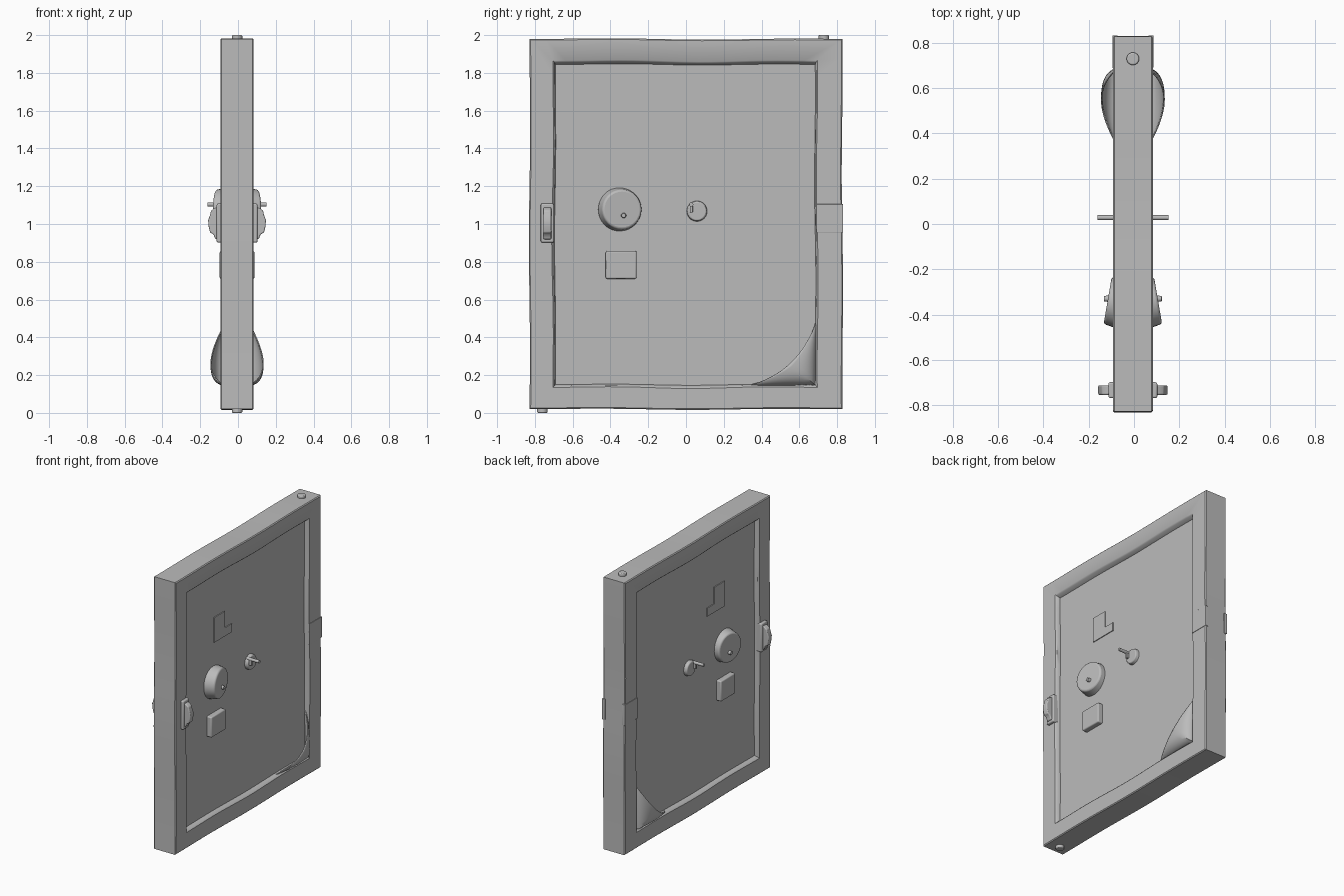
import bpy, bmesh, math
from mathutils import Matrix, Vector

cube = bpy.data.objects.get("Cube")
if cube:
    bpy.data.objects.remove(cube, do_unlink=True)

CX = -0.005      # middle plane of the slab
FACE = 0.088     # half thickness of the frame
PANEL = 0.055    # depth of the recessed panel

grey = bpy.data.materials.new("Plain grey")
grey.diffuse_color = (0.5, 0.5, 0.5, 1)
grey.use_nodes = True
grey.node_tree.nodes["Principled BSDF"].inputs["Base Color"].default_value = (0.5, 0.5, 0.5, 1)


def finish(name, bm, mirror=True, bevel=0.0, solid=0.0):
    """Turn a bmesh into a smooth object repeated on both faces of the slab."""
    bmesh.ops.recalc_face_normals(bm, faces=bm.faces)
    mesh = bpy.data.meshes.new(name)
    bm.to_mesh(mesh)
    bm.free()
    mesh.materials.append(grey)
    ob = bpy.data.objects.new(name, mesh)
    bpy.context.collection.objects.link(ob)
    ob.location.x = CX
    if solid:
        m = ob.modifiers.new("Thickness", 'SOLIDIFY')
        m.thickness, m.offset = solid, 0
    if bevel:
        m = ob.modifiers.new("Soft edges", 'BEVEL')
        m.width, m.segments, m.limit_method = bevel, 3, 'ANGLE'
        m.angle_limit = math.radians(40)
    if mirror:
        m = ob.modifiers.new("Other face", 'MIRROR')
        m.use_clip = True
    bpy.ops.object.select_all(action='DESELECT')
    ob.select_set(True)
    bpy.context.view_layer.objects.active = ob
    bpy.ops.object.shade_smooth_by_angle(angle=math.radians(40))
    return ob


def box(bm, lo, hi):
    lo, hi = Vector(lo), Vector(hi)
    mat = Matrix.Translation((lo + hi) / 2) @ Matrix.Diagonal((*(hi - lo), 1))
    bmesh.ops.create_cube(bm, size=1, matrix=mat)


def disc(bm, x0, x1, y, z, r0, r1, tilt=0.0, sides=32):
    """Tapered cylinder lying along x."""
    mat = (Matrix.Translation(((x0 + x1) / 2, y, z)) @ Matrix.Rotation(tilt, 4, 'Z')
           @ Matrix.Rotation(math.pi / 2, 4, 'Y'))
    bmesh.ops.create_cone(bm, cap_ends=True, segments=sides, radius1=r0,
                          radius2=r1, depth=x1 - x0, matrix=mat)


def loop(bm, y0, y1, z0, z1, x, wobble=0.0, n=20):
    """Rectangular ring of vertices with slightly uneven sides."""
    corners = [(y0, z0), (y1, z0), (y1, z1), (y0, z1)]
    ring = []
    for k in range(4):
        a, b = Vector(corners[k]), Vector(corners[(k + 1) % 4])
        d = (b - a).normalized()
        for i in range(n):
            t = i / n
            w = wobble * math.sin(math.pi * t) * math.sin(9 * t + 2 * k)
            p = a.lerp(b, t) + Vector((-d.y, d.x)) * w
            ring.append(bm.verts.new((x, p.x, p.y)))
    return ring


# Frame with a recessed panel
bm = bmesh.new()
rings = [loop(bm, -0.828, 0.828, 0.02, 1.98, 0, 0.004),
         loop(bm, -0.828, 0.828, 0.02, 1.98, FACE - 0.006, 0.004),
         loop(bm, -0.822, 0.822, 0.026, 1.974, FACE, 0.004),
         loop(bm, -0.705, 0.695, 0.135, 1.865, FACE, 0.006),
         loop(bm, -0.697, 0.688, 0.143, 1.856, FACE - 0.007, 0.006),
         loop(bm, -0.692, 0.684, 0.15, 1.845, PANEL, 0.004)]
for a, b in zip(rings, rings[1:]):
    for i in range(len(a)):
        j = (i + 1) % len(a)
        bm.faces.new((a[i], a[j], b[j], b[i]))
bm.faces.new(rings[-1])
finish("frame_and_panel", bm)

# Peeled corner: an arched flap lifted along its free edge
bm = bmesh.new()
N, M = 24, 10
low, high, corner = Vector((0.33, 0.145)), Vector((0.688, 0.48)), Vector((0.688, 0.145))
pull = Vector((0.59, 0.21))
grid = []
for i in range(N + 1):
    t = i / N
    edge = low * (1 - t) ** 2 + pull * 2 * t * (1 - t) + high * t ** 2
    rim = low.lerp(corner, 2 * t) if t < 0.5 else corner.lerp(high, 2 * t - 1)
    lift = 0.083 * math.sin(math.pi * t) ** 0.8 if 0 < t < 1 else 0
    row = []
    for j in range(M + 1):
        s = j / M
        p = edge.lerp(rim, s)
        row.append(bm.verts.new((PANEL + lift * math.sqrt(max(0, 1 - s ** 2.2)), p.x, p.y)))
    grid.append(row)
for a, b in zip(grid, grid[1:]):
    for j in range(M):
        bm.faces.new((a[j], a[j + 1], b[j + 1], b[j]))
bmesh.ops.remove_doubles(bm, verts=bm.verts, dist=0.0005)
finish("peeled_corner", bm, solid=0.006)

# Tilted round dial with a small pointer
bm = bmesh.new()
disc(bm, 0.035, 0.112, -0.345, 1.077, 0.118, 0.104, tilt=0.17)
finish("dial", bm, bevel=0.01)
bm = bmesh.new()
disc(bm, 0.09, 0.128, -0.33, 1.045, 0.016, 0.012, sides=16)
finish("dial_pointer", bm, bevel=0.003)

# Square cover below the dial
bm = bmesh.new()
box(bm, (0.04, -0.425, 0.71), (0.092, -0.262, 0.857))
finish("square_cover", bm, bevel=0.008)

# Lock ring with a key shaft
bm = bmesh.new()
disc(bm, 0.045, 0.08, 0.058, 1.068, 0.056, 0.05)
finish("lock_ring", bm, bevel=0.006)
bm = bmesh.new()
disc(bm, 0.06, 0.157, 0.028, 1.103, 0.011, 0.011, sides=12)
finish("key_shaft", bm)
bm = bmesh.new()
box(bm, (0.07, 0.02, 1.06), (0.098, 0.036, 1.108))
finish("key_bit", bm, bevel=0.004)

# Edge handle: backplate and a rounded bumpy grip
bm = bmesh.new()
box(bm, (0.06, -0.769, 0.902), (0.108, -0.699, 1.108))
finish("handle_plate", bm, bevel=0.008)
bm = bmesh.new()
profile = [(0.08, 0.915), (0.115, 0.92), (0.125, 0.945), (0.143, 0.955), (0.15, 0.985),
           (0.153, 1.02), (0.142, 1.05), (0.138, 1.07), (0.118, 1.085), (0.08, 1.095)]
f = bm.faces.new([bm.verts.new((x, -0.755, z)) for x, z in profile])
ext = bmesh.ops.extrude_face_region(bm, geom=[f])
bmesh.ops.translate(bm, vec=(0, 0.042, 0),
                    verts=[v for v in ext["geom"] if isinstance(v, bmesh.types.BMVert)])
finish("handle_grip", bm, bevel=0.006)

# Plain raised badge and faint raised line on the panel
bm = bmesh.new()
box(bm, (PANEL - 0.01, -0.35, 1.36), (PANEL + 0.006, -0.15, 1.42))
box(bm, (PANEL - 0.01, -0.35, 1.42), (PANEL + 0.006, -0.23, 1.54))
finish("raised_badge", bm)

# Hinge plate on the far side of the frame
bm = bmesh.new()
box(bm, (FACE - 0.02, 0.69, 0.955), (FACE + 0.003, 0.832, 1.105))
finish("hinge_plate", bm, bevel=0.002)

# Pivot pegs above and below
for name, y, z0, z1 in (("top_peg", 0.73, 1.96, 2.0), ("bottom_peg", -0.76, 0.0, 0.04)):
    bm = bmesh.new()
    bmesh.ops.create_cone(bm, cap_ends=True, segments=16, radius1=0.028, radius2=0.028,
                          depth=z1 - z0, matrix=Matrix.Translation((0, y, (z0 + z1) / 2)))
    finish(name, bm, mirror=False, bevel=0.006)
